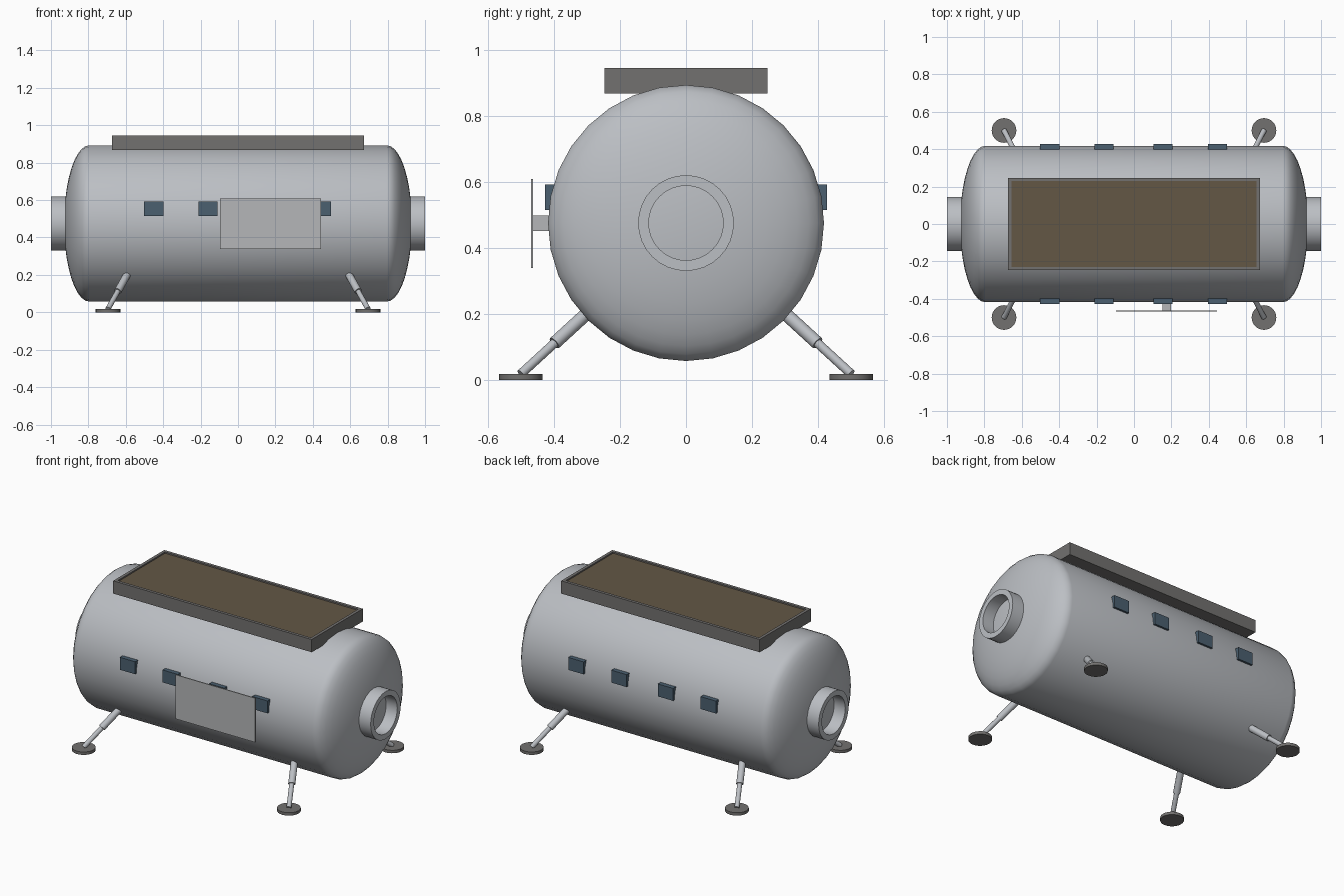
import bpy, bmesh, math
from mathutils import Vector

cube = bpy.data.objects.get("Cube")
if cube:
    bpy.data.objects.remove(cube, do_unlink=True)


def material(name, rgb):
    m = bpy.data.materials.new(name)
    m.use_nodes = True
    m.diffuse_color = (*rgb, 1)
    m.node_tree.nodes["Principled BSDF"].inputs["Base Color"].default_value = (*rgb, 1)
    return m


HULL = material("hull light grey", (0.50, 0.52, 0.55))
DISH = material("antenna grey", (0.46, 0.47, 0.48))
DARK = material("dark grey", (0.17, 0.165, 0.16))
CELL = material("brown solar cell", (0.125, 0.095, 0.06))
GLASS = material("blue window glass", (0.07, 0.115, 0.16))


def finish(name, bm, mats, smooth=False):
    bmesh.ops.recalc_face_normals(bm, faces=bm.faces)
    mesh = bpy.data.meshes.new(name)
    bm.to_mesh(mesh)
    bm.free()
    obj = bpy.data.objects.new(name, mesh)
    bpy.context.collection.objects.link(obj)
    for m in mats:
        mesh.materials.append(m)
    if smooth:
        bpy.ops.object.select_all(action='DESELECT')
        obj.select_set(True)
        bpy.context.view_layer.objects.active = obj
        bpy.ops.object.shade_smooth_by_angle(angle=math.radians(35))
    return obj


def lathe(name, profile, origin, axis, sides, mat, closed=False):
    """Turn a profile of (distance along axis, radius) points around an axis."""
    bm = bmesh.new()
    turn = Vector(axis).to_track_quat('Z', 'Y')
    verts = [bm.verts.new(Vector(origin) + turn @ Vector((r, 0, d))) for d, r in profile]
    pairs = list(zip(verts, verts[1:]))
    if closed:
        pairs.append((verts[-1], verts[0]))
    edges = [bm.edges.new(p) for p in pairs]
    bmesh.ops.spin(bm, geom=verts + edges, cent=origin, axis=turn @ Vector((0, 0, 1)),
                   angle=math.tau, steps=sides, use_merge=True)
    bmesh.ops.remove_doubles(bm, verts=bm.verts, dist=1e-5)
    return finish(name, bm, [mat], True)


def rod(name, start, end, radius, mat, sides=20):
    start, end = Vector(start), Vector(end)
    d = (end - start).length
    return lathe(name, [(0, 0), (0, radius), (d, radius), (d, 0)], start, end - start, sides, mat)


def box_mesh(centre, size):
    bm = bmesh.new()
    bmesh.ops.create_cube(bm, size=1)
    bmesh.ops.scale(bm, vec=size, verts=bm.verts)
    bmesh.ops.translate(bm, vec=centre, verts=bm.verts)
    return bm


def box(name, centre, size, mat):
    return finish(name, box_mesh(centre, size), [mat])


# Pressure hull: straight barrel with shallow elliptical end domes
MID, RADIUS, HALF, DOME = 0.475, 0.418, 0.795, 0.135
STEPS = 10
cap = [(HALF + DOME * math.sin(a), RADIUS * math.cos(a))
       for a in (math.pi / 2 * i / STEPS for i in range(STEPS + 1))]
cap[-1] = (HALF + DOME, 0)
hull_profile = [(-d, r) for d, r in reversed(cap)] + cap
lathe("hull", hull_profile, (0, 0, MID), (1, 0, 0), 32, HULL)

# Docking collars on both ends
for side, label in ((1, "left"), (-1, "right")):
    ring = [(0.88, 0.145), (1.0, 0.145), (1.0, 0.113), (0.88, 0.113)]
    lathe(label + "_docking_collar", ring, (0, 0, MID), (side, 0, 0), 32, HULL, True)

# Windows along both flanks
for face, label in ((-1, "front"), (1, "back")):
    for i, x in enumerate((-0.45, -0.16, 0.155, 0.447)):
        box(f"{label}_window_{i + 1}", (x, face * 0.409, 0.553), (0.103, 0.036, 0.076), GLASS)

# Flat antenna panel on a short arm
box("antenna_arm", (0.175, -0.435, 0.474), (0.046, 0.06, 0.046), DISH)
box("antenna_panel", (0.175, -0.466, 0.474), (0.54, 0.006, 0.27), DISH)

# Roof solar tray: dark frame with a slightly recessed cell field
tray = box_mesh((0, 0, 0.906), (1.345, 0.494, 0.078))
tray.faces.ensure_lookup_table()
top = max(tray.faces, key=lambda f: f.calc_center_median().z)
bmesh.ops.inset_region(tray, faces=[top], thickness=0.026)
walls = bmesh.ops.extrude_discrete_faces(tray, faces=[top])["faces"]
bmesh.ops.translate(tray, vec=(0, 0, -0.008), verts=walls[0].verts)
walls[0].material_index = 1
finish("solar_tray", tray, [DARK, CELL])

# Four telescopic legs with round foot pads
for sx, xl in ((1, "left"), (-1, "right")):
    for sy, yl in ((1, "back"), (-1, "front")):
        foot = Vector((sx * 0.695, sy * 0.5, 0.018))
        shoulder = Vector((sx * 0.56, sy * 0.236, 0.26))
        joint = foot.lerp(shoulder, 0.385)
        label = f"{yl}_{xl}"
        rod(label + "_leg_sleeve", joint, shoulder, 0.020, HULL)
        rod(label + "_leg_piston", foot, joint.lerp(shoulder, 0.1), 0.014, HULL)
        rod(label + "_foot_pad", (foot.x, foot.y, 0), foot, 0.066, DARK, 24)
